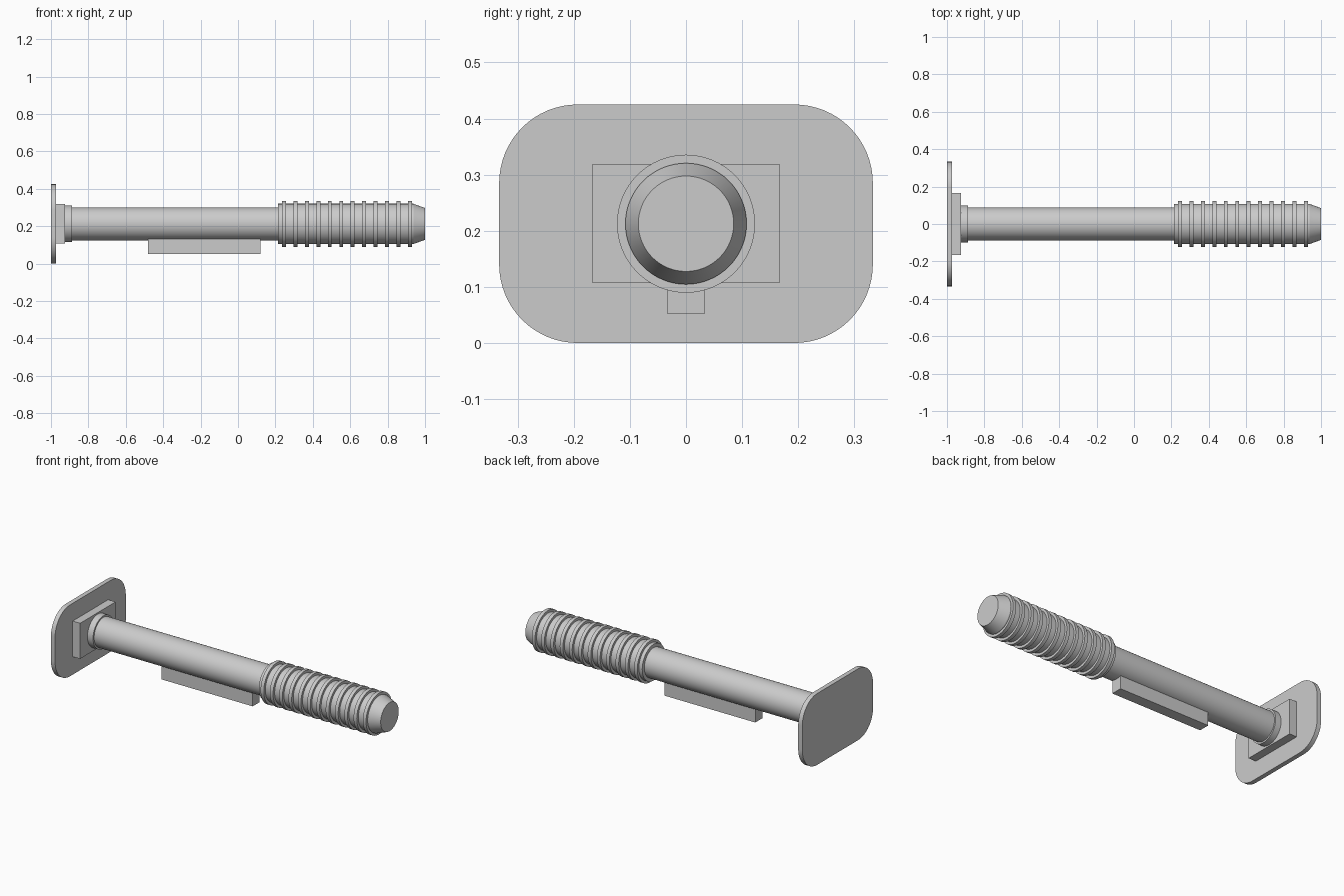
import bpy, math
from mathutils import Matrix

if "Cube" in bpy.data.objects:
    bpy.data.objects.remove(bpy.data.objects["Cube"])

AXIS_Z = 0.2125

grey = bpy.data.materials.new("light_grey")
grey.diffuse_color = (0.6, 0.6, 0.6, 1)
grey.use_nodes = True
grey.node_tree.nodes["Principled BSDF"].inputs["Base Color"].default_value = grey.diffuse_color


def add_mesh(name, verts, faces):
    mesh = bpy.data.meshes.new(name)
    mesh.from_pydata(verts, [], faces)
    mesh.materials.append(grey)
    obj = bpy.data.objects.new(name, mesh)
    bpy.context.collection.objects.link(obj)
    return obj


def prism(name, outline, x0, x1):
    """Extrude a (y, z) outline along x."""
    n = len(outline)
    verts = [(x, y, z) for x in (x0, x1) for y, z in outline]
    faces = [(i, (i + 1) % n, n + (i + 1) % n, n + i) for i in range(n)]
    faces += [tuple(reversed(range(n))), tuple(range(n, 2 * n))]
    return add_mesh(name, verts, faces)


def box(name, x0, x1, half_y, z0, z1):
    return prism(name, [(-half_y, z0), (half_y, z0), (half_y, z1), (-half_y, z1)], x0, x1)


def lathe(name, profile, n=64):
    """Revolve (x, radius) points around the long axis and cap both ends."""
    angles = [2 * math.pi * k / n for k in range(n)]
    verts = [(x, r * math.cos(a), AXIS_Z + r * math.sin(a)) for x, r in profile for a in angles]
    faces = []
    for j in range(len(profile) - 1):
        for k in range(n):
            m = (k + 1) % n
            faces.append((j * n + k, j * n + m, (j + 1) * n + m, (j + 1) * n + k))
    last = (len(profile) - 1) * n
    faces += [tuple(reversed(range(n))), tuple(range(last, last + n))]
    obj = add_mesh(name, [tuple(v) for v in verts], faces)
    smooth(obj)
    return obj


def smooth(obj):
    bpy.ops.object.select_all(action='DESELECT')
    obj.select_set(True)
    bpy.context.view_layer.objects.active = obj
    bpy.ops.object.shade_smooth_by_angle(angle=math.radians(15))


# Rounded butt plate
radius, half_y, half_z = 0.14, 0.333, 0.2125
outline = []
for q, (sy, sz) in enumerate([(1, 1), (-1, 1), (-1, -1), (1, -1)]):
    for k in range(17):
        a = math.pi / 2 * (q + k / 16)
        outline.append((sy * (half_y - radius) + radius * math.cos(a),
                        AXIS_Z + sz * (half_z - radius) + radius * math.sin(a)))
smooth(prism("butt_plate", outline, -1.0, -0.973))

# Mounting block and collar
box("mounting_block", -0.973, -0.924, 0.167, 0.107, 0.319)
lathe("collar", [(-0.924, 0.098), (-0.887, 0.098)])

# Main tube and the bar under it
lathe("main_tube", [(-0.887, 0.088), (0.213, 0.088)])
box("lower_bar", -0.48, 0.12, 0.033, 0.052, 0.145)

# Ribbed grip with tapered tip
grip = [(0.213, 0.108)]
for i in range(12):
    x = 0.235 + i * 0.0613
    grip += [(x, 0.108), (x, 0.123), (x + 0.021, 0.123), (x + 0.021, 0.108)]
grip += [(0.937, 0.108), (1.0, 0.085)]
lathe("ribbed_grip", grip)
